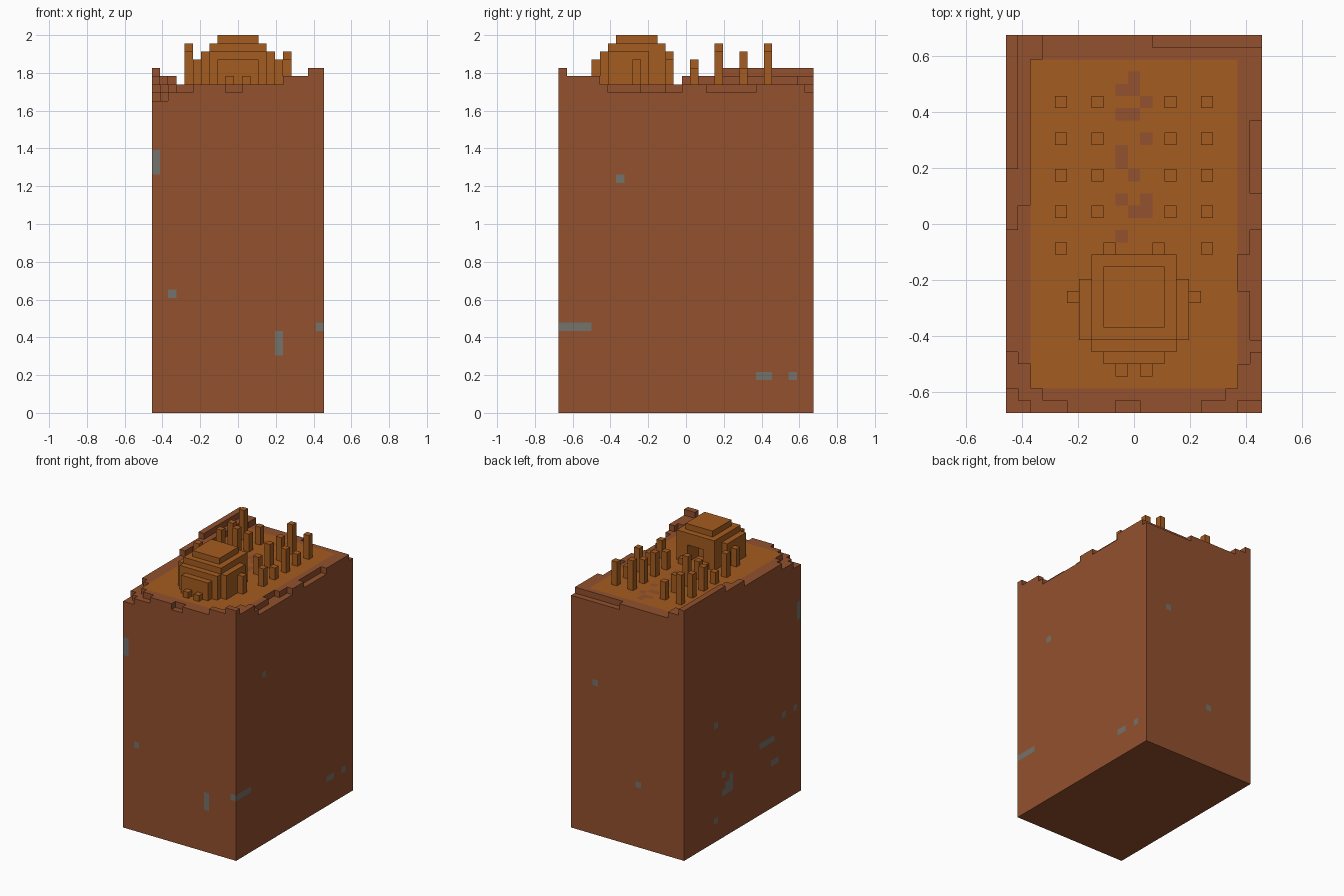
import bpy
import bmesh
from mathutils import Vector

UNIT = 2 / 46                      # edge of one block
WIDE, DEEP, FLOOR = 21, 31, 40     # plinth size in blocks
CENTRE = Vector((WIDE / 2, DEEP / 2, 0))

default_cube = bpy.data.objects.get("Cube")
if default_cube:
    bpy.data.objects.remove(default_cube, do_unlink=True)


def make_material(name, colour):
    material = bpy.data.materials.new(name)
    material.use_nodes = True
    rgba = (*colour, 1)
    material.diffuse_color = rgba
    material.node_tree.nodes["Principled BSDF"].inputs["Base Color"].default_value = rgba
    return material


EARTH, CLAY, STONE = range(3)
materials = [
    make_material("red_brown_earth", (0.287, 0.082, 0.027)),
    make_material("orange_clay", (0.376, 0.107, 0.0145)),
    make_material("grey_stone", (0.175, 0.168, 0.145)),
]


def block(x, y, z):
    """Cells of a box; each argument is an inclusive (first, last) pair."""
    return {(i, j, k)
            for i in range(x[0], x[1] + 1)
            for j in range(y[0], y[1] + 1)
            for k in range(z[0], z[1] + 1)}


def build_blocks(name, cells, colour_rule, hidden=frozenset()):
    """Skin a set of cells with outer faces and merge flat regions."""
    bm = bmesh.new()
    corners = {}

    def corner(point):
        key = tuple(round(c) for c in point)
        if key not in corners:
            corners[key] = bm.verts.new((Vector(key) - CENTRE) * UNIT)
        return corners[key]

    for cell in cells:
        for axis in range(3):
            for sign in (-1, 1):
                normal = Vector((0, 0, 0))
                normal[axis] = sign
                beside = tuple(int(c + n) for c, n in zip(cell, normal))
                if beside in cells or beside in hidden:
                    continue
                u, v = Vector((0, 0, 0)), Vector((0, 0, 0))
                u[(axis + 1) % 3] = v[(axis + 2) % 3] = 1
                start = Vector(cell) + (normal if sign > 0 else Vector((0, 0, 0)))
                loop = [start, start + u, start + u + v, start + v]
                if sign < 0:
                    loop.reverse()
                face = bm.faces.new([corner(p) for p in loop])
                face.material_index = colour_rule(cell, axis, sign)
    bmesh.ops.dissolve_limit(bm, angle_limit=0.01, verts=bm.verts[:],
                             edges=bm.edges[:], delimit={'MATERIAL'})
    mesh = bpy.data.meshes.new(name)
    bm.to_mesh(mesh)
    bm.free()
    for material in materials:
        mesh.materials.append(material)
    obj = bpy.data.objects.new(name, mesh)
    bpy.context.collection.objects.link(obj)
    return obj


# Plinth: solid ground with a worn, uneven rim
right, back = WIDE - 1, DEEP - 1
rim_steps = [                      # x span, y span, height
    ((0, 4), (0, 0), 39), ((0, 2), (0, 1), 39),          # sunken front corner
    ((0, 1), (0, 3), 39), ((0, 0), (0, 4), 39),
    ((0, 1), (0, 0), 38), ((0, 0), (0, 1), 38),
    ((9, 10), (0, 0), 39),                               # front notch
    ((16, right), (0, 0), 41), ((18, right), (0, 1), 41),  # raised front corner
    ((19, right), (0, 3), 41), ((right, right), (0, 4), 41),
    ((19, right), (0, 0), 42),
    ((right, right), (6, 14), 39), ((19, 19), (10, 12), 39),  # side notches
    ((right, right), (18, 23), 39),
    ((12, right), (back, back), 39),                     # sunken back edge
    ((0, 0), (15, back), 41), ((0, 1), (17, back), 41),  # raised back corner
    ((0, 2), (29, back), 41), ((0, 0), (20, back), 42),
]
heights = {(i, j): FLOOR for i in range(WIDE) for j in range(DEEP)}
for x_span, y_span, height in rim_steps:
    for i, j, _ in block(x_span, y_span, (0, 0)):
        heights[i, j] = height
plinth = {(i, j, k) for (i, j), h in heights.items() for k in range(h)}

# Stones showing in the walls: along, up, length, height
stones = {
    (1, -1): [(0, 29, 1, 3), (2, 14, 1, 1), (15, 7, 1, 3), (right, 10, 1, 1)],
    (0, 1): [(0, 10, 4, 1), (7, 28, 1, 1), (24, 4, 2, 1), (28, 4, 1, 1)],
    (1, 1): [(16, 25, 1, 1), (8, 10, 1, 1)],
    (0, -1): [(0, 29, 1, 3), (22, 19, 1, 1), (1, 14, 1, 1), (4, 14, 1, 1),
              (7, 11, 4, 1), (6, 7, 2, 1), (18, 7, 1, 3), (19, 7, 1, 2),
              (20, 7, 1, 1), (20, 10, 1, 1), (22, 3, 1, 1)],
}
# Bare earth patches along the middle of the floor: column, rows
bare = {9: (14, 17, 20, 21, 24, 26), 10: (16, 19, 24, 26, 27), 11: (16, 17, 22, 25)}


def plinth_colour(cell, axis, sign):
    i, j, k = cell
    if axis == 2:
        inside = 2 <= i <= right - 2 and 2 <= j <= back - 2
        clay = sign > 0 and inside and k == FLOOR - 1 and j not in bare.get(i, ())
        return CLAY if clay else EARTH
    along = j if axis == 0 else i
    for a, up, length, height in stones[axis, sign]:
        if a <= along < a + length and up <= k < up + height:
            return STONE
    return EARTH


# Dome: stepped shell with side lugs, back feet and a hollow opening
dome = set()
for inset, y_span, z_span in [
    (9, (3, 3), (40, 40)), (8, (4, 4), (40, 42)), (7, (5, 12), (40, 43)),
    (6, (6, 10), (40, 43)), (5, (9, 9), (40, 42)), (7, (6, 12), (44, 44)),
    (8, (7, 11), (45, 45)),
]:
    dome |= block((inset, right - inset), y_span, z_span)
for foot in (8, 12):
    dome |= block((foot, foot), (13, 13), (40, 40))
dome -= block((9, 11), (10, 12), (40, 42))
dome -= block((10, 10), (3, 3), (40, 40))


def dome_colour(cell, axis, sign):
    back_wall = axis == 1 and sign > 0 and cell[1] == 9 and cell[0] == 10
    return STONE if back_wall and cell[2] < 42 else CLAY


# Rows of posts, each with its own height
post_rows = {25: (5, 3, 5, 4), 22: (4, 3, 4, 2), 19: (4, 5, 4, 4),
             16: (2, 3, 3, 2), 13: (4, 0, 0, 3)}
build_blocks("plinth", plinth, plinth_colour, dome)
build_blocks("dome", dome, dome_colour, plinth)
for row, tall in post_rows.items():
    for column, height in zip((4, 7, 13, 16), tall):
        if height:
            post = block((column, column), (row, row), (FLOOR, FLOOR + height - 1))
            build_blocks(f"post_{row}_{column}", post, lambda *face: CLAY, plinth)
